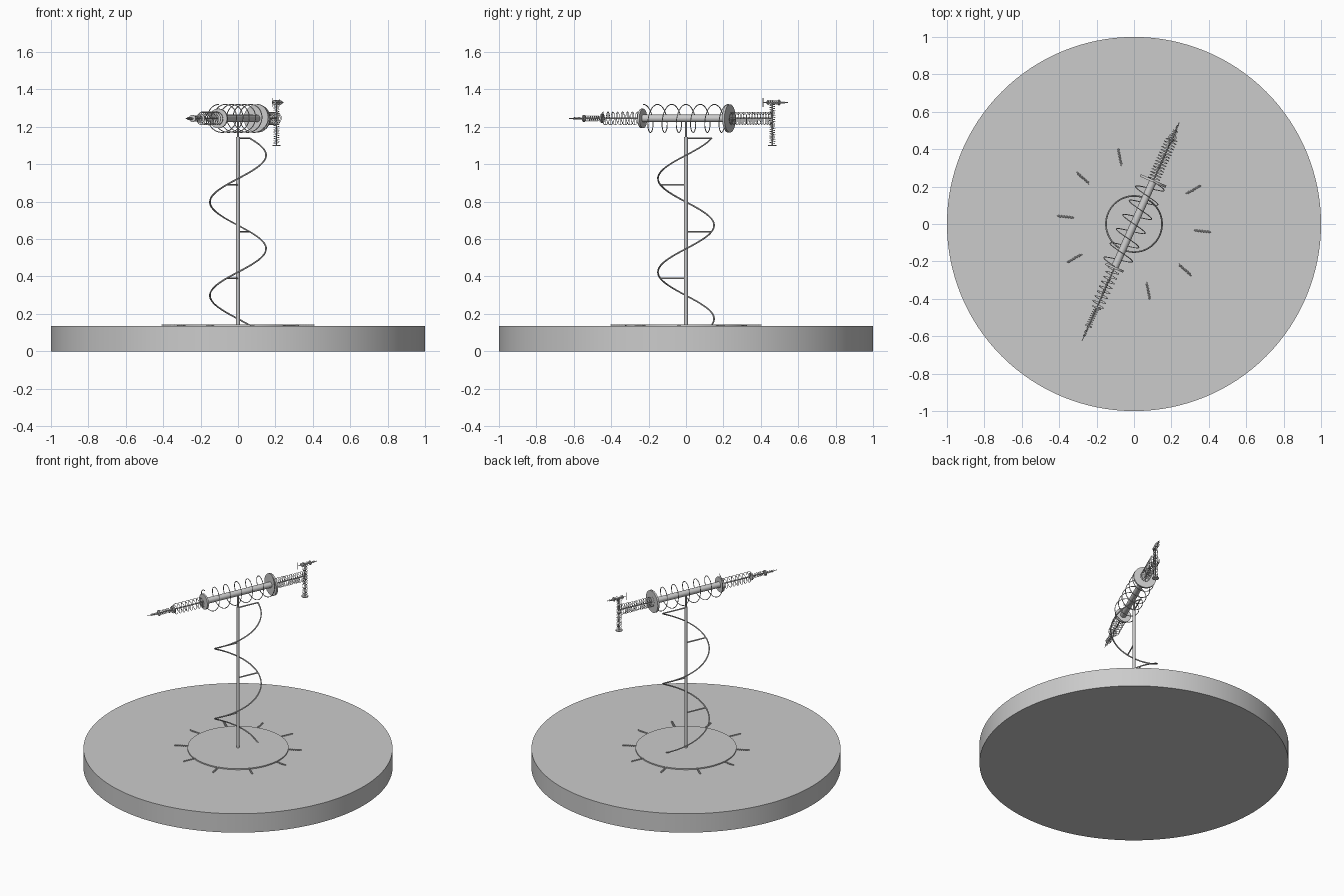
import bpy
from math import sin, cos, pi, radians
from mathutils import Vector

if "Cube" in bpy.data.objects:
    bpy.data.objects.remove(bpy.data.objects["Cube"])

ANG = radians(66)
U = Vector((cos(ANG), sin(ANG), 0))      # direction of the cross arm
V = Vector((-sin(ANG), cos(ANG), 0))     # sideways from the arm
Z = Vector((0, 0, 1))
ARM_Z = 1.245


def arm(u, z=ARM_Z):
    return U * u + Z * z


def cylinder(name, a, b, r, sides=24):
    d = b - a
    bpy.ops.mesh.primitive_cylinder_add(vertices=sides, radius=r, depth=d.length, location=(a + b) / 2)
    o = bpy.context.object
    o.name = name
    o.rotation_euler = d.to_track_quat('Z', 'Y').to_euler()
    bpy.ops.object.shade_smooth_by_angle()
    return o


def wire(name, paths, r):
    cu = bpy.data.curves.new(name, 'CURVE')
    cu.dimensions = '3D'
    cu.bevel_depth = r
    cu.bevel_resolution = 1
    cu.use_fill_caps = True
    for pts in paths:
        s = cu.splines.new('POLY')
        s.points.add(len(pts) - 1)
        for p, q in zip(s.points, pts):
            p.co = (*q, 1)
    o = bpy.data.objects.new(name, cu)
    bpy.context.collection.objects.link(o)
    bpy.ops.object.select_all(action='DESELECT')
    o.select_set(True)
    bpy.context.view_layer.objects.active = o
    bpy.ops.object.convert(target='MESH')
    bpy.ops.object.shade_smooth_by_angle()


def coil(name, a, b, e1, e2, radius, turns, r, steps=20, struts=0):
    """Helix from a to b, starting in direction e1 and turning toward e2."""
    def at(t):
        th = 2 * pi * turns * t
        return a.lerp(b, t) + (e1 * cos(th) + e2 * sin(th)) * radius
    n = int(turns * steps)
    paths = [[at(i / n) for i in range(n + 1)]]
    for k in range(1, struts + 1):
        t = k / struts
        paths.append([a.lerp(b, t), at(t)])
    wire(name, paths, r)


# Base and low centre plate
cylinder("base", Vector((0, 0, 0)), Z * 0.135, 1.0, 128)
cylinder("centre_plate", Z * 0.13, Z * 0.143, 0.327, 96)

# Wavy radial ticks around the plate
for k in range(10):
    a = ANG + k * pi / 5
    d, s = Vector((cos(a), sin(a), 0)), Vector((-sin(a), cos(a), 0))
    pts = [d * (0.32 + 0.09 * i / 24) + s * 0.003 * sin(i * 1.6) + Z * 0.141 for i in range(25)]
    wire(f"plate_tick_{k}", [pts], 0.004)

# Post with its large spiral and struts
cylinder("post", Z * 0.13, Z * 1.145, 0.01)
cylinder("post_neck", Z * 1.14, Z * ARM_Z, 0.005)
coil("post_spiral", Z * 0.14, Z * 1.14, U, V, 0.15, 2, 0.0045, 64, 4)

# Cross arm: rod, end discs, wide spring
cylinder("arm_rod", arm(-0.255), arm(0.25), 0.02)
cylinder("arm_disc_small", arm(-0.262), arm(-0.25), 0.052, 48)
cylinder("arm_disc_large", arm(0.245), arm(0.258), 0.075, 48)
coil("arm_spring", arm(-0.25), arm(0.25), Z, V, 0.075, 6, 0.0025, 32)

# Tapering tail: springs, discs and a spiked tip
cylinder("tail_rod", arm(-0.6), arm(-0.25), 0.004, 12)
coil("tail_spring", arm(-0.257), arm(-0.485), Z, V, 0.035, 8, 0.0016, 20, 16)
cylinder("tail_disc", arm(-0.494), arm(-0.486), 0.025, 32)
coil("tail_spring_small", arm(-0.49), arm(-0.597), Z, V, 0.015, 9, 0.0012, 14, 18)
cylinder("tail_end_disc", arm(-0.601), arm(-0.594), 0.019, 24)
cylinder("tail_tip", arm(-0.685), arm(-0.597), 0.0018, 8)
coil("tail_tip_spring", arm(-0.6), arm(-0.66), Z, V, 0.007, 8, 0.001, 10)

# Head: spring ending in an upright bar
cylinder("head_rod", arm(0.25), arm(0.505), 0.004, 12)
coil("head_spring", arm(0.257), arm(0.5), Z, V, 0.033, 15, 0.0014, 18, 30)
cylinder("head_bar", arm(0.505, 1.1), arm(0.505, 1.335), 0.0035, 12)
coil("head_bar_spring", arm(0.505, 1.11), arm(0.505, 1.32), U, V, 0.015, 18, 0.0012, 14, 18)
cylinder("head_bar_foot", arm(0.505, 1.098), arm(0.505, 1.104), 0.022, 24)

# Small crosspiece on top of the upright bar
cylinder("top_rod", arm(0.45, 1.33), arm(0.595, 1.33), 0.002, 8)
cylinder("top_core", arm(0.478, 1.33), arm(0.545, 1.33), 0.006, 12)
for u, r in ((0.478, 0.011), (0.545, 0.015)):
    cylinder("top_disc", arm(u - 0.002, 1.33), arm(u + 0.002, 1.33), r, 20)
coil("top_spring", arm(0.478, 1.33), arm(0.545, 1.33), Z, V, 0.013, 6, 0.001, 14)
coil("top_spring_tail", arm(0.545, 1.33), arm(0.58, 1.33), Z, V, 0.006, 6, 0.001, 10)
cylinder("top_upright", arm(0.45, 1.305), arm(0.45, 1.355), 0.002, 8)
